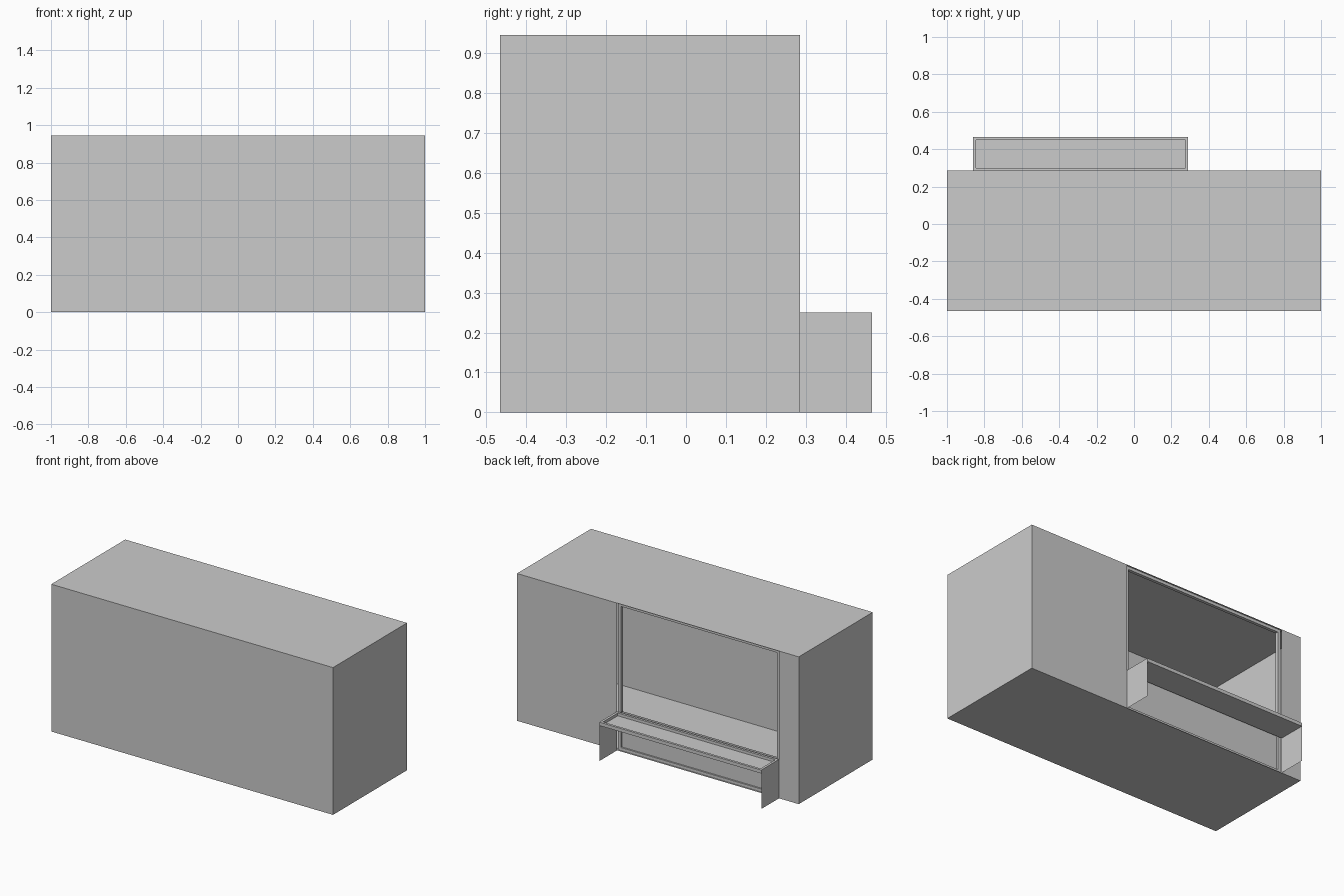
import bpy, bmesh
from mathutils import Vector

if "Cube" in bpy.data.objects:
    bpy.data.objects.remove(bpy.data.objects["Cube"])

X0, X1 = -0.86, 0.29            # service opening, left and right
YF, YB, YC = -0.465, 0.285, 0.465  # front wall, back wall, counter edge
H, HC = 0.945, 0.25             # roof and counter heights


def finish(name, bm):
    mesh = bpy.data.meshes.new(name)
    bm.to_mesh(mesh)
    bm.free()
    ob = bpy.data.objects.new(name, mesh)
    bpy.context.collection.objects.link(ob)
    return ob


def make_box(lo, hi):
    bm = bmesh.new()
    bmesh.ops.create_cube(bm, size=1)
    lo, hi = Vector(lo), Vector(hi)
    for v in bm.verts:
        v.co = [(lo[i] + hi[i]) / 2 + v.co[i] * (hi[i] - lo[i]) for i in range(3)]
    return bm


def facing(bm, direction):
    bm.normal_update()
    return [f for f in bm.faces if f.normal.dot(Vector(direction)) > 0.9]


def box(name, lo, hi):
    return finish(name, make_box(lo, hi))


def sheet(name, corners):
    bm = bmesh.new()
    bm.faces.new([bm.verts.new(c) for c in corners])
    return finish(name, bm)


# Thin-walled hollow shell, open at the back
shell = make_box((-1, YF, 0), (1, YB, H))
bmesh.ops.delete(shell, geom=facing(shell, (0, 1, 0)), context='FACES_ONLY')
finish("booth_shell", shell)

# Back wall on both sides of the opening
for name, a, b in (("back_wall_left", -1, X0), ("back_wall_right", X1, 1)):
    sheet(name, [(b, YB, 0), (a, YB, 0), (a, YB, H), (b, YB, H)])

# Slim frame set slightly into the opening
W, FA, FB = 0.02, YB - 0.03, YB - 0.01
for name, a, b in (("frame_left", X0, X0 + W), ("frame_right", X1 - W, X1)):
    box(name, (a, FA, 0.001), (b, FB, H - 0.001))
for name, a, b in (("frame_bottom", 0.001, W), ("frame_top", H - W, H - 0.001)):
    box(name, (X0 + W, FA, a), (X1 - W, FB, b))

# Panel closing the opening below the counter
sheet("lower_panel", [(X1 - W, YB - 0.02, W), (X0 + W, YB - 0.02, W),
                      (X0 + W, YB - 0.02, HC), (X1 - W, YB - 0.02, HC)])

# Counter slab with a recessed top
top = make_box((X0, YB, HC - 0.022), (X1, YC, HC))
face = facing(top, (0, 0, 1))
bmesh.ops.inset_region(top, faces=face, thickness=0.022)
walls = bmesh.ops.extrude_discrete_faces(top, faces=face)
for v in walls["faces"][0].verts:
    v.co.z -= 0.018
finish("counter_top", top)

# Side panels carrying the counter
for name, x in (("counter_side_left", X0), ("counter_side_right", X1)):
    sheet(name, [(x, YB, 0), (x, YC, 0), (x, YC, HC - 0.022), (x, YB, HC - 0.022)])
